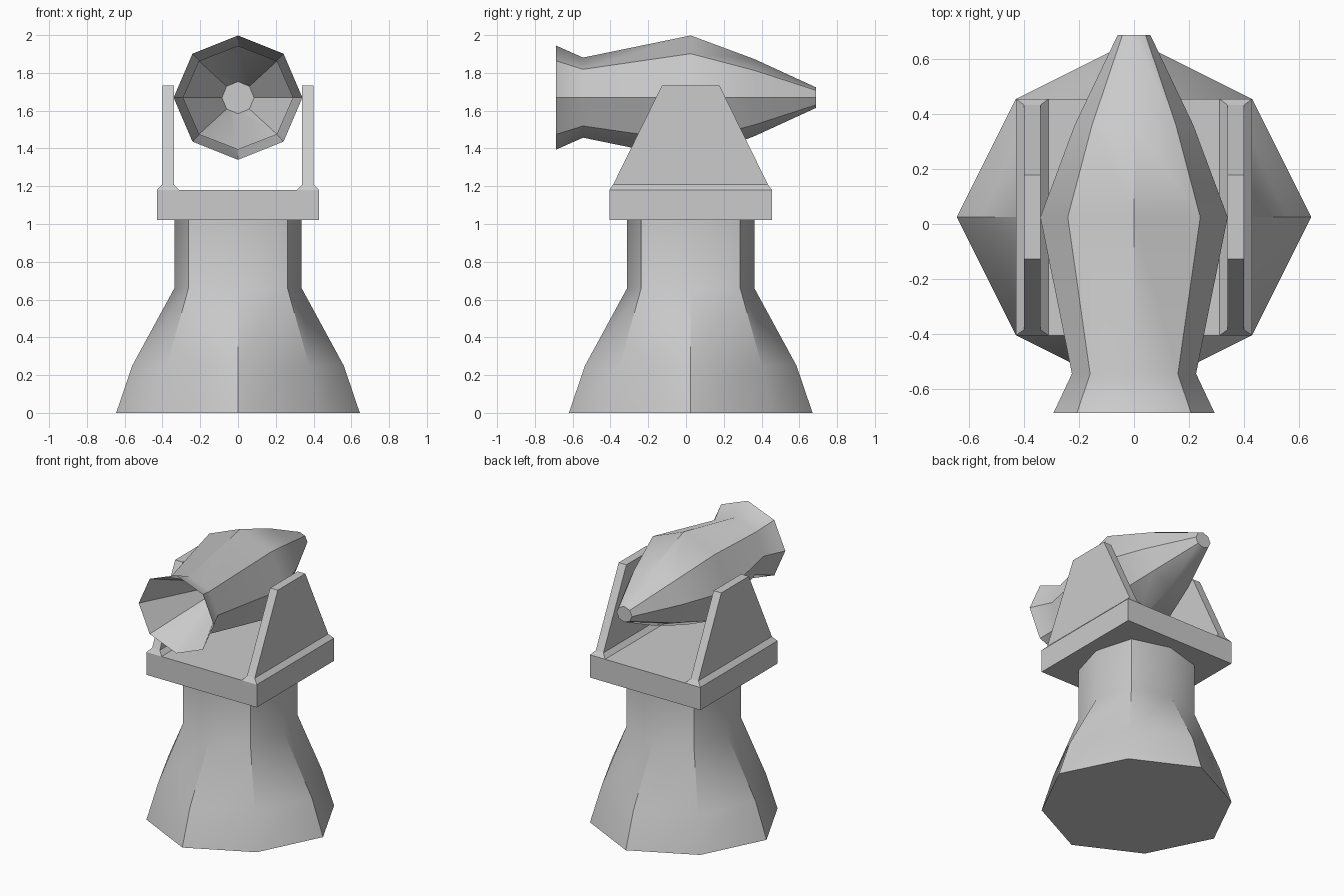
import bpy, bmesh, math

if "Cube" in bpy.data.objects:
    bpy.data.objects.remove(bpy.data.objects["Cube"])

CY = 0.025   # centre of the pedestal along y
CZ = 1.669   # axis height of the lamp body


def loft(name, rings, smooth=None):
    """Skin a list of equal-length rings and cap both ends."""
    bm = bmesh.new()
    loops = [[bm.verts.new(p) for p in ring] for ring in rings]
    n = len(loops[0])
    for a, b in zip(loops, loops[1:]):
        for i in range(n):
            j = (i + 1) % n
            bm.faces.new((a[i], a[j], b[j], b[i]))
    bm.faces.new(loops[0])
    bm.faces.new(loops[-1])
    bmesh.ops.recalc_face_normals(bm, faces=bm.faces)
    mesh = bpy.data.meshes.new(name)
    bm.to_mesh(mesh)
    bm.free()
    ob = bpy.data.objects.new(name, mesh)
    bpy.context.collection.objects.link(ob)
    if smooth:
        bpy.ops.object.select_all(action='DESELECT')
        ob.select_set(True)
        bpy.context.view_layer.objects.active = ob
        bpy.ops.object.shade_smooth_by_angle(angle=math.radians(smooth))
    return ob


def rect(x0, x1, y0, y1, z):
    return [(x0, y0, z), (x1, y0, z), (x1, y1, z), (x0, y1, z)]


def pedestal_ring(a, d, z):
    """Octagon with axis vertices at distance a and diagonal ones at (d, d)."""
    pts = [(a, 0), (d, d), (0, a), (-d, d), (-a, 0), (-d, -d), (0, -a), (d, -d)]
    return [(x, y + CY, z) for x, y in pts]


def body_ring(y, rx, rz):
    """Octagon around the y axis."""
    return [(rx * math.cos(i * math.pi / 4), y, CZ + rz * math.sin(i * math.pi / 4))
            for i in range(8)]


# flared pedestal
loft("pedestal", [pedestal_ring(*r) for r in (
    (0.645, 0.43, 0), (0.56, 0.377, 0.25), (0.337, 0.262, 0.66), (0.337, 0.262, 1.02))], 40)

# square platform
loft("platform", [rect(-0.43, 0.43, -0.405, 0.455, z) for z in (1.02, 1.18)])

# side brackets with chamfered foot
for side, s in (("right", 1), ("left", -1)):
    loft(side + "_bracket", [
        rect(s * 0.312, s * 0.43, -0.405, 0.455, 1.18),
        rect(s * 0.34, s * 0.40, -0.385, 0.433, 1.21),
        rect(s * 0.34, s * 0.40, -0.128, 0.178, 1.732)])

# lamp body: recessed bowl, flared rim, waist, belly, tapered tail
loft("lamp_body", [body_ring(*r) for r in (
    (-0.28, 0.085, 0.085), (-0.687, 0.293, 0.275), (-0.545, 0.226, 0.212),
    (0.025, 0.341, 0.329), (0.36, 0.216, 0.205), (0.687, 0.06, 0.055))], 40)
